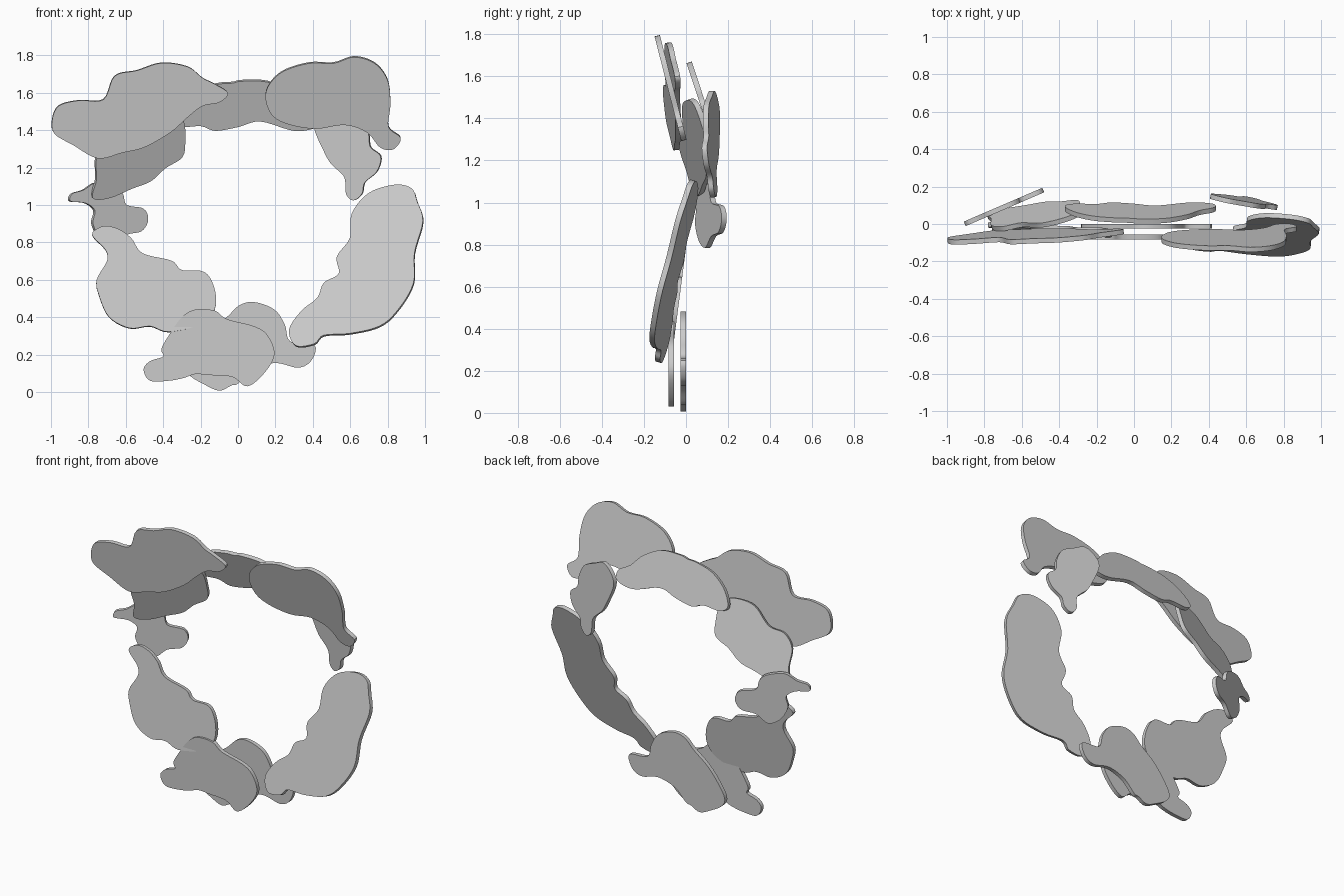
import bpy, bmesh
from mathutils import Vector

THICK = 0.026


def smooth_loop(pts, steps=5):
    """Closed Catmull-Rom curve through the points."""
    p = [Vector(q) for q in pts]
    n, out = len(p), []
    for i in range(n):
        a, b, c, d = p[i - 1], p[i], p[(i + 1) % n], p[(i + 2) % n]
        for s in range(steps):
            t = s / steps
            out.append(0.5 * (2 * b + (c - a) * t + (2 * a - 5 * b + 4 * c - d) * t * t
                              + (3 * b - a - 3 * c + d) * t ** 3))
    return out


def cloud(name, plane, pts):
    """Thin puffy-edged plate: front outline (x, z) laid on y = a + b*x + c*z."""
    a, b, c = plane
    normal = Vector((b, -1, c)).normalized()
    bm = bmesh.new()
    ring = [Vector((q.x, a + b * q.x + c * q.y, q.y)) for q in smooth_loop(pts)]
    face = bm.faces.new([bm.verts.new(v - normal * THICK / 2) for v in ring])
    new = bmesh.ops.extrude_face_region(bm, geom=[face])["geom"]
    bmesh.ops.translate(bm, vec=normal * THICK,
                        verts=[g for g in new if isinstance(g, bmesh.types.BMVert)])
    caps = [f for f in bm.faces if len(f.verts) > 4]
    bmesh.ops.triangulate(bm, faces=caps)
    bmesh.ops.recalc_face_normals(bm, faces=bm.faces)
    mesh = bpy.data.meshes.new(name)
    bm.to_mesh(mesh)
    bm.free()
    obj = bpy.data.objects.new(name, mesh)
    bpy.context.collection.objects.link(obj)
    bpy.ops.object.select_all(action='DESELECT')
    obj.select_set(True)
    bpy.context.view_layer.objects.active = obj
    bpy.ops.object.shade_smooth_by_angle(angle=0.6)


# Upper clouds, leaning forward at the top
cloud("cloud_upper_left", (0.163, 0.072, -0.125), [
    (-.995, 1.45), (-.96, 1.53), (-.85, 1.56), (-.72, 1.565), (-.66, 1.69), (-.54, 1.72),
    (-.41, 1.76), (-.27, 1.74), (-.19, 1.68), (-.13, 1.65), (-.055, 1.6), (-.10, 1.55),
    (-.19, 1.53), (-.27, 1.47), (-.36, 1.39), (-.5, 1.31), (-.62, 1.28), (-.75, 1.25),
    (-.88, 1.32), (-.98, 1.38)])
cloud("cloud_upper_right", (0.322, 0, -0.256), [
    (.15, 1.61), (.23, 1.71), (.38, 1.76), (.51, 1.76), (.62, 1.793), (.73, 1.76),
    (.80, 1.67), (.815, 1.54), (.805, 1.42), (.87, 1.36), (.83, 1.30), (.76, 1.31),
    (.69, 1.39), (.57, 1.43), (.41, 1.41), (.25, 1.44), (.17, 1.50)])
cloud("cloud_top_middle", (0.565, 0, -0.33), [
    (-.37, 1.46), (-.32, 1.55), (-.22, 1.62), (-.1, 1.65), (-.03, 1.655), (.02, 1.665),
    (.16, 1.66), (.28, 1.60), (.35, 1.53), (.43, 1.48), (.42, 1.42), (.3, 1.40),
    (.12, 1.45), (0, 1.42), (-.12, 1.40), (-.2, 1.425), (-.32, 1.42)])

# Inner clouds tucked behind the upper ones
cloud("cloud_inner_left", (0.61, 0.30, -0.32), [
    (-.29, 1.44), (-.285, 1.35), (-.30, 1.26), (-.39, 1.2), (-.47, 1.13), (-.57, 1.09),
    (-.69, 1.04), (-.78, 1.04), (-.76, 1.14), (-.76, 1.25), (-.7, 1.33), (-.6, 1.36),
    (-.5, 1.46), (-.4, 1.49), (-.32, 1.48)])
cloud("cloud_inner_right", (0.316, -0.2, -0.06), [
    (.41, 1.41), (.46, 1.29), (.5, 1.22), (.57, 1.15), (.58, 1.06), (.62, 1.025),
    (.665, 1.06), (.68, 1.12), (.745, 1.18), (.765, 1.26), (.71, 1.31), (.70, 1.38),
    (.66, 1.46), (.58, 1.5), (.5, 1.53), (.43, 1.48)])
cloud("cloud_small_left", (0.39, 0.43, 0), [
    (-.90, 1.02), (-.89, 1.06), (-.83, 1.08), (-.76, 1.12), (-.66, 1.10), (-.62, 1.06),
    (-.6, 1.0), (-.51, .98), (-.485, .92), (-.52, .86), (-.6, .84), (-.67, .785),
    (-.74, .82), (-.78, .9), (-.77, .97), (-.82, 1.01)])

# Lower clouds
cloud("cloud_lower_left", (-0.115, 0, 0.13), [
    (-.78, .84), (-.72, .885), (-.64, .87), (-.57, .82), (-.51, .74), (-.355, .70),
    (-.30, .65), (-.18, .64), (-.125, .55), (-.125, .44), (-.2, .36), (-.37, .32),
    (-.47, .35), (-.58, .34), (-.69, .40), (-.745, .52), (-.755, .60), (-.70, .70),
    (-.71, .76)])
cloud("cloud_lower_front", (-0.07, 0, 0), [
    (-.3, .4), (-.23, .44), (-.125, .435), (-.06, .39), (.09, .35), (.16, .30),
    (.195, .2), (.14, .10), (.05, .03), (-.03, .08), (-.15, .09), (-.23, .095),
    (-.29, .075), (-.37, .06), (-.47, .06), (-.505, .12), (-.47, .165), (-.40, .19),
    (-.41, .23), (-.365, .31)])
cloud("cloud_lower_back", (-0.012, 0, 0), [
    (-.06, .40), (.01, .465), (.09, .48), (.195, .44), (.25, .36), (.28, .27),
    (.41, .25), (.39, .165), (.32, .13), (.2, .155), (.08, .12), (0, .045),
    (-.035, .035), (-.1, .007), (-.18, .04), (-.26, .09), (-.28, .15), (-.22, .25),
    (-.15, .33)])
cloud("cloud_lower_right", (-0.146, -0.15, 0.28), [
    (.275, .33), (.34, .43), (.425, .50), (.46, .58), (.54, .63), (.53, .72), (.6, .82),
    (.61, .95), (.70, 1.06), (.84, 1.105), (.93, 1.085), (.96, 1.015), (.99, .91),
    (.945, .74), (.94, .58), (.86, .44), (.76, .35), (.6, .31), (.46, .30),
    (.41, .255), (.31, .245)])
